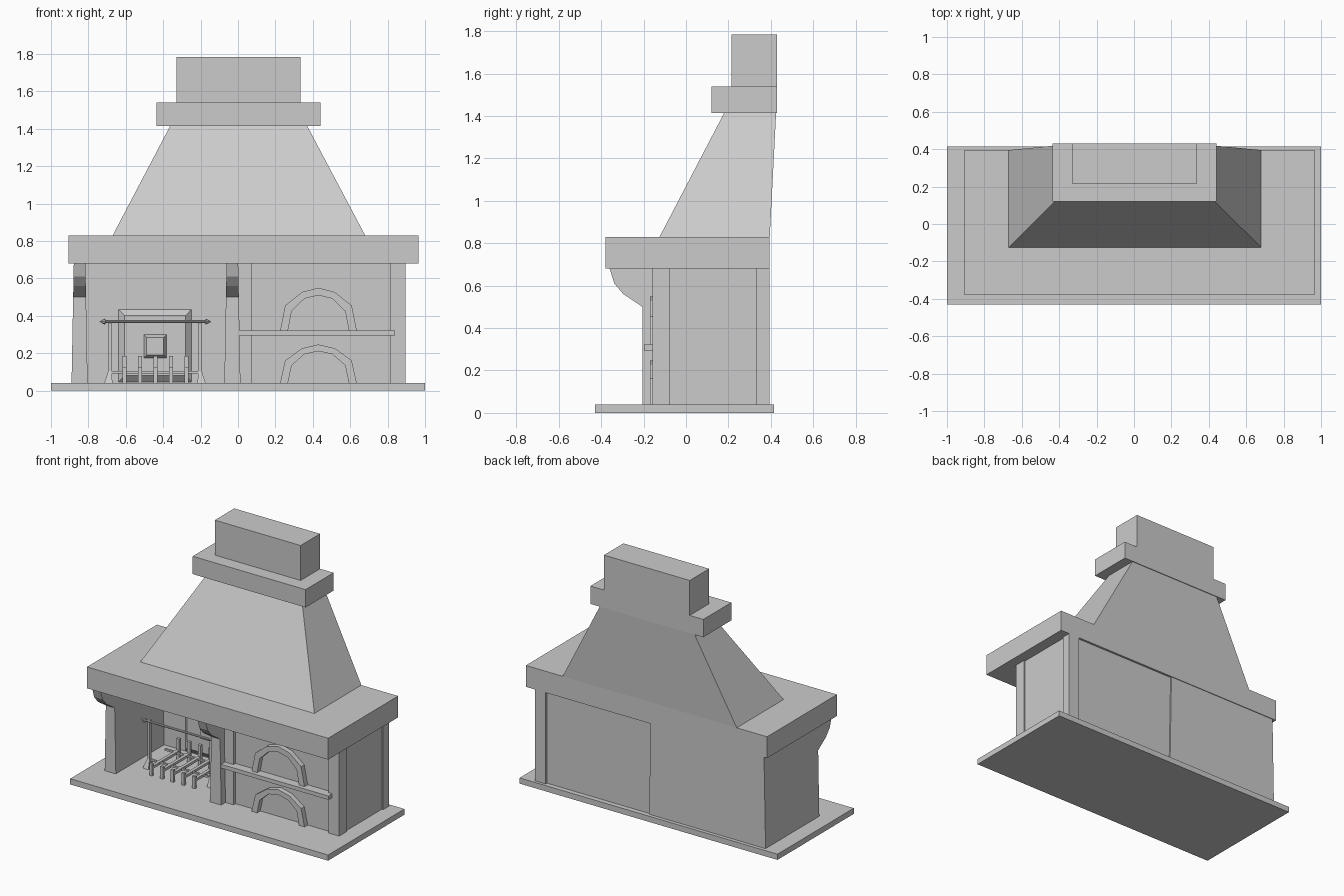
import bpy, bmesh
from mathutils import Vector

if "Cube" in bpy.data.objects:
    bpy.data.objects.remove(bpy.data.objects["Cube"])


def new_object(name, bm):
    bmesh.ops.recalc_face_normals(bm, faces=bm.faces)
    me = bpy.data.meshes.new(name)
    bm.to_mesh(me)
    bm.free()
    ob = bpy.data.objects.new(name, me)
    bpy.context.collection.objects.link(ob)
    return ob


def loft(name, rings):
    """Solid skinned through a series of equal-length closed rings."""
    bm = bmesh.new()
    vs = [[bm.verts.new(p) for p in ring] for ring in rings]
    for a, b in zip(vs, vs[1:]):
        for i in range(len(a)):
            j = (i + 1) % len(a)
            bm.faces.new((a[i], a[j], b[j], b[i]))
    bm.faces.new(vs[0])
    bm.faces.new(vs[-1])
    return new_object(name, bm)


def rect_z(x0, x1, y0, y1, z):
    return [(x0, y0, z), (x1, y0, z), (x1, y1, z), (x0, y1, z)]


def rect_y(x0, x1, z0, z1, y):
    return [(x0, y, z0), (x1, y, z0), (x1, y, z1), (x0, y, z1)]


def box(name, x0, x1, y0, y1, z0, z1):
    return loft(name, [rect_z(x0, x1, y0, y1, z0), rect_z(x0, x1, y0, y1, z1)])


def rod(name, profile, start, sides=8):
    """Lathed rod along x: profile is a list of (distance, radius)."""
    bm = bmesh.new()
    pts = [bm.verts.new(Vector(start) + Vector((d, 0, r))) for d, r in profile]
    edges = [bm.edges.new(e) for e in zip(pts, pts[1:])]
    bmesh.ops.spin(bm, geom=pts + edges, cent=start, axis=(1, 0, 0),
                   angle=6.283185307, steps=sides)
    bmesh.ops.remove_doubles(bm, verts=bm.verts, dist=0.0005)
    return new_object(name, bm)


# Stacked masonry: hearth slab, mantel, hood, collar and chimney
box("hearth_slab", -1, 1, -0.43, 0.415, 0, 0.04)
box("mantel", -0.905, 0.965, -0.38, 0.395, 0.68, 0.83)
loft("hood", [rect_z(-0.67, 0.68, -0.125, 0.395, 0.83),
              rect_z(-0.363, 0.37, 0.18, 0.425, 1.415)])
box("hood_collar", -0.435, 0.44, 0.12, 0.43, 1.415, 1.54)
box("chimney", -0.33, 0.335, 0.215, 0.43, 1.54, 1.785)

# Tapered side walls of the fireplace with corbelled tops
SIDE = [(-0.205, 0.04), (-0.205, 0.5), (-0.295, 0.56), (-0.338, 0.61),
        (-0.36, 0.68), (0.39, 0.68), (0.39, 0.04)]
for label, xc in (("left", -0.847), ("middle", -0.03)):
    def half(z):
        return 0.031 + 0.012 * max(0, 0.68 - z) / 0.64
    loft(label + "_wall", [[(xc + s * half(z), y, z) for y, z in SIDE]
                           for s in (-1, 1)])

# Fireplace back wall
box("fireplace_back", -0.84, 0.0, 0.33, 0.39, 0.04, 0.68)

# Oven block with corner pillars
box("oven_block", 0.0, 0.885, -0.135, 0.38, 0.04, 0.68)
for i, (x0, x1, y0, y1) in enumerate([(0.0, 0.075, -0.157, -0.075),
                                      (0.812, 0.895, -0.157, -0.075),
                                      (0.812, 0.895, 0.33, 0.395)]):
    box(f"oven_pillar_{i + 1}", x0, x1, y0, y1, 0.04, 0.68)
box("oven_shelf", 0.0, 0.84, -0.198, -0.13, 0.295, 0.322)

# Faceted arch surrounds
OUTER = [(0.205, 0), (0.178, 0.135), (0.088, 0.207), (0, 0.23)]
INNER = [(0.163, 0), (0.143, 0.105), (0.075, 0.172), (0, 0.19)]


def arch(name, z, scale):
    def full(h):
        return [(-x, k) for x, k in h] + list(reversed(h[:-1]))
    outer, inner = full(OUTER), full(INNER)
    rings = []
    for (ox, oz), (ix, iz) in zip(outer, inner):
        o, i = (0.43 + ox, z + oz * scale), (0.43 + ix, z + iz * scale)
        rings.append([(o[0], -0.17, o[1]), (i[0], -0.17, i[1]),
                      (i[0], -0.12, i[1]), (o[0], -0.12, o[1])])
    loft(name, rings)


arch("lower_arch", 0.04, 0.9)
arch("upper_arch", 0.32, 1.0)

# Fireback plate with bevelled rim and raised centre panel
loft("fireback", [rect_y(-0.645, -0.243, 0.04, 0.44, 0.335),
                  rect_y(-0.607, -0.28, 0.08, 0.402, 0.30)])
loft("fireback_panel", [rect_y(-0.51, -0.377, 0.17, 0.305, 0.31),
                        rect_y(-0.488, -0.397, 0.19, 0.285, 0.275)])

# Fire grate: bent bars with front feet and raised tips, joined by cross bars
GRATE = [(-0.10, 0.04), (-0.10, 0.125), (-0.082, 0.125), (-0.082, 0.105),
         (0.20, 0.105), (0.20, 0.185), (0.22, 0.185), (0.22, 0.04),
         (0.20, 0.04), (0.20, 0.087), (-0.082, 0.087), (-0.082, 0.04)]
for i in range(5):
    x = -0.607 + i * 0.083
    loft(f"grate_bar_{i + 1}", [[(x + s * 0.011, y, z) for y, z in GRATE]
                                for s in (-1, 1)])
for i, y in enumerate((-0.01, 0.17)):
    box(f"grate_cross_bar_{i + 1}", -0.69, -0.195, y, y + 0.014, 0.092, 0.104)

# Andirons: splayed feet, posts and the top rail with pointed ends
for label, x, s in (("left", -0.685, -1), ("right", -0.203, 1)):
    box(label + "_post", x - 0.009, x + 0.009, -0.013, 0.005, 0.095, 0.375)
    loft(label + "_foot", [rect_z(x - 0.022 + s * 0.008, x + 0.022 + s * 0.008,
                                  -0.035, 0.027, 0.04),
                           rect_z(x - 0.009, x + 0.009, -0.013, 0.005, 0.105)])
rod("top_rail", [(0, 0.0), (0.03, 0.016), (0.034, 0.008), (0.566, 0.008),
                 (0.57, 0.016), (0.6, 0.0)], (-0.742, -0.015, 0.369))
